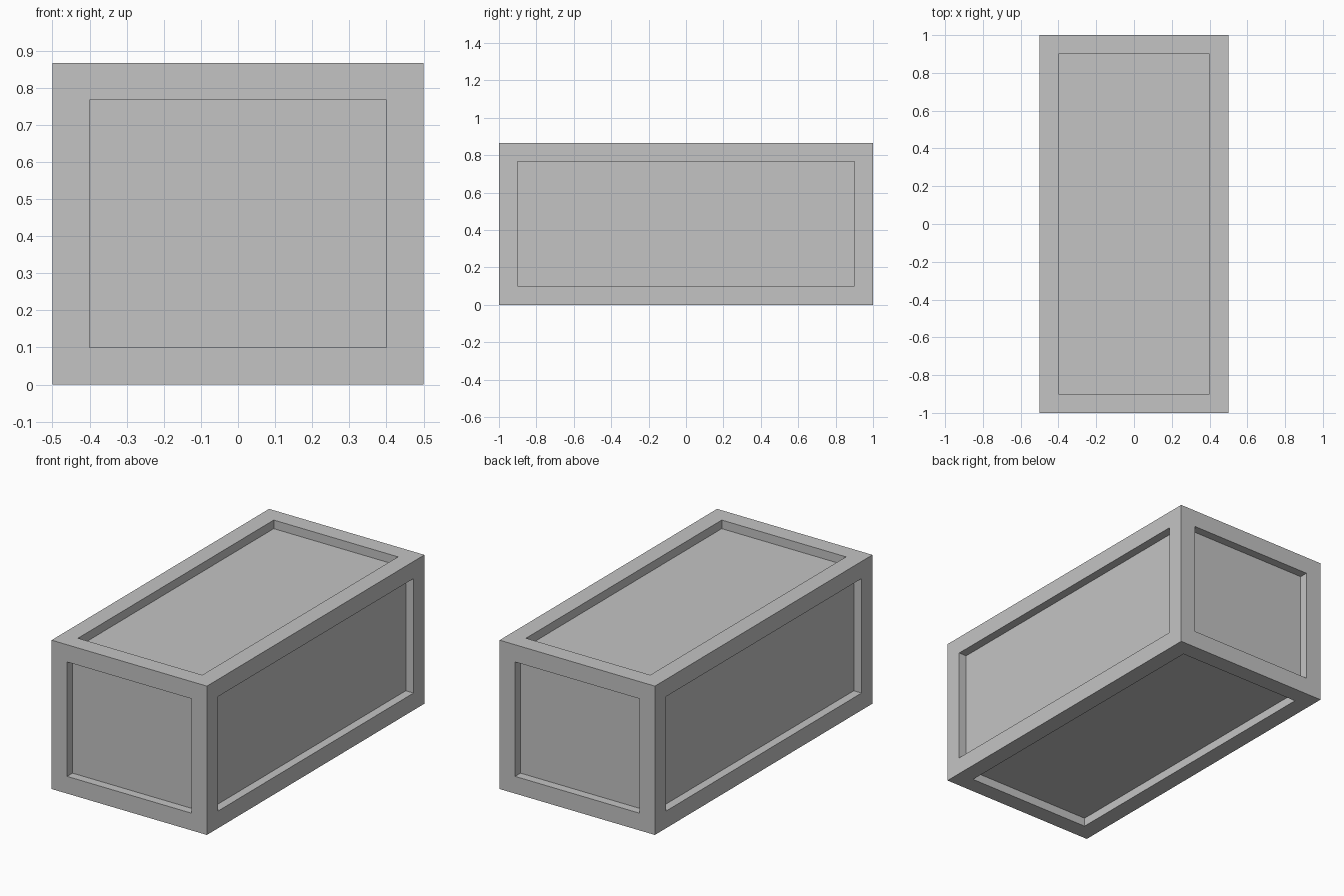
import bpy
import bmesh
from mathutils import Matrix, Vector

WIDTH, LENGTH, HEIGHT = 1.0, 2.0, 0.866
BORDER, DEPTH = 0.1, 0.05

default = bpy.data.objects.get("Cube")
if default:
    bpy.data.objects.remove(default, do_unlink=True)

# Single plain grey
grey = bpy.data.materials.new("plain_grey")
grey.use_nodes = True
colour = (0.55, 0.55, 0.55, 1.0)
grey.diffuse_color = colour
grey.node_tree.nodes["Principled BSDF"].inputs["Base Color"].default_value = colour

# Crate body standing on the ground
bm = bmesh.new()
size = Matrix.Diagonal(Vector((WIDTH, LENGTH, HEIGHT, 1.0)))
bmesh.ops.create_cube(bm, size=1.0, matrix=Matrix.Translation((0, 0, HEIGHT / 2)) @ size)
bm.normal_update()

# Recessed panel on every side, leaving a square-edged frame
bmesh.ops.inset_individual(bm, faces=bm.faces[:], thickness=BORDER,
                           depth=0.0, use_even_offset=True)
bm.normal_update()
panels = [f for f in bm.faces
          if all(len(v.link_faces) == 3 and
                 all(e.calc_length() > BORDER * 2 for e in f.edges) for v in f.verts)]
for panel in panels:
    normal = panel.normal.copy()
    walls = bmesh.ops.extrude_discrete_faces(bm, faces=[panel])
    bmesh.ops.translate(bm, verts=walls["faces"][0].verts, vec=-normal * DEPTH)

bmesh.ops.recalc_face_normals(bm, faces=bm.faces[:])
mesh = bpy.data.meshes.new("crate")
bm.to_mesh(mesh)
bm.free()
mesh.materials.append(grey)
crate = bpy.data.objects.new("crate", mesh)
bpy.context.collection.objects.link(crate)
